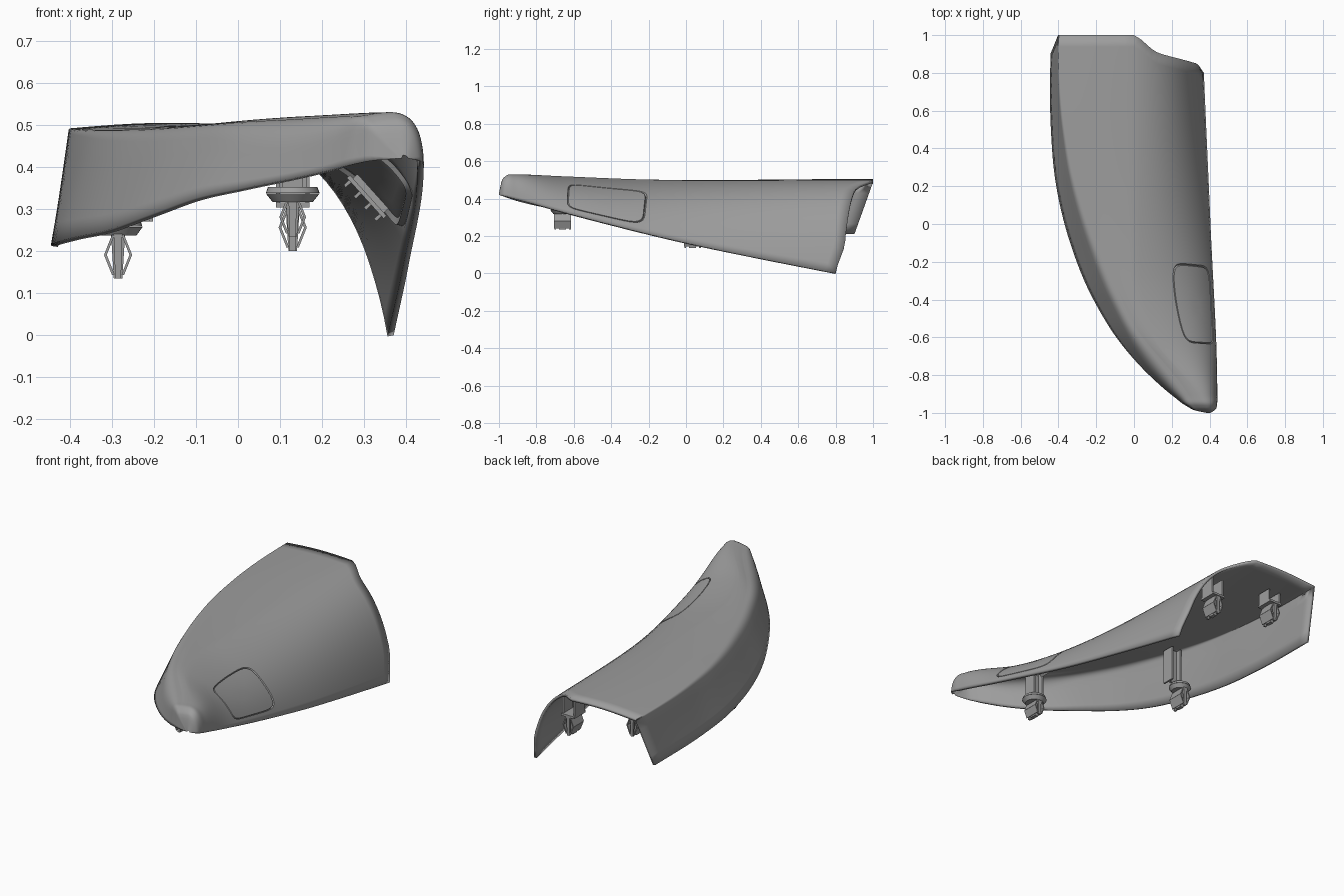
import bpy, bmesh, math
from mathutils import Vector, Matrix

cube = bpy.data.objects.get("Cube")
if cube:
    bpy.data.objects.remove(cube, do_unlink=True)

GREY = bpy.data.materials.new("plastic grey")
GREY.use_nodes = True
GREY.diffuse_color = (.34, .34, .34, 1)
GREY.node_tree.nodes["Principled BSDF"].inputs["Base Color"].default_value = (.34, .34, .34, 1)


def interp(table, x):
    """Smooth (Hermite) lookup in a list of (x, value) pairs."""
    if x <= table[0][0]:
        return table[0][1]
    if x >= table[-1][0]:
        return table[-1][1]
    i = max(k for k in range(len(table) - 1) if table[k][0] <= x)

    def chord(k):
        (xa, va), (xb, vb) = table[k], table[k + 1]
        return (vb - va) / (xb - xa)

    def slope(k):
        if k == 0:
            return chord(0)
        if k == len(table) - 1:
            return chord(k - 1)
        a, b = chord(k - 1), chord(k)
        wa, wb = table[k][0] - table[k - 1][0], table[k + 1][0] - table[k][0]
        return 0 if a * b <= 0 else (a * wb + b * wa) / (wa + wb)

    (x0, v0), (x1, v1) = table[i], table[i + 1]
    h = x1 - x0
    t = (x - x0) / h
    return (v0 * (1 + 2 * t) * (1 - t) ** 2 + h * slope(i) * t * (1 - t) ** 2
            + v1 * t * t * (3 - 2 * t) + h * slope(i + 1) * t * t * (t - 1))


# Shell guides along y
LEFT_X = [(-1, .385), (-.99, .335), (-.965, .28), (-.92, .218), (-.8, .08), (-.67, -.04),
          (-.4, -.215), (-.1, -.338), (.24, -.418), (.5, -.44), (1, -.442)]
LEFT_Z = [(-1, .42), (-.905, .388), (-.73, .35), (-.6, .328), (-.44, .293), (-.23, .256),
          (.1, .232), (1, .21)]
RIGHT_X = [(-1, .405), (-.985, .428), (-.95, .44), (-.9, .441), (0, .405), (.8, .37), (1, .362)]
RIGHT_Z = [(-1, .42), (-.6, .315), (0, .165), (.4, .08), (.8, 0), (1, -.04)]
TOP_Z = [(-1, .428), (-.985, .495), (-.965, .52), (-.92, .53), (-.67, .52), (-.25, .503), (1, .5)]
LEAN = [(-1, .002), (-.9, .03), (1, .04)]
ROUND = [(-1, .002), (-.95, .035), (-.5, .04), (.5, .015), (1, .005)]
SHOULDER_X = [(-1, .392), (-.9, .34), (-.6, .1), (-.25, 0), (1, 0)]
CORNER_X = [(-1, .4), (-.985, .42), (-.9, .437), (-.6, .36), (-.25, .32), (1, .3)]
CORNER_DROP = [(-1, 0), (-.9, 0), (-.6, .03), (1, .05)]
REAR_Y = [(-.4, 1), (0, 1), (.05, .965), (.1, .922), (.2, .885), (.25, .872), (.31, .855),
          (.335, .845), (.363, .8)]


def bezier(a, b, c, t):
    return a * (1 - t) ** 2 + b * 2 * t * (1 - t) + c * t * t


def right_side(y, t):
    z = interp(TOP_Z, y)
    return bezier(Vector((interp(SHOULDER_X, y), z)),
                  Vector((interp(CORNER_X, y), z - interp(CORNER_DROP, y))),
                  Vector((interp(RIGHT_X, y), interp(RIGHT_Z, y))), t)


def section(y):
    """Cross-section as (x, z) points from left bottom to right bottom."""
    foot = Vector((interp(LEFT_X, y), interp(LEFT_Z, y)))
    r = interp(ROUND, y)
    corner = Vector((foot.x + interp(LEAN, y), interp(TOP_Z, y) - .008))
    wall = corner.lerp(foot, min(.5, r / (corner - foot).length))
    roof = corner + Vector((r, 0))
    pts = [foot.lerp(wall, k / 5) for k in range(5)]
    pts += [bezier(wall, corner, roof, k / 6) for k in range(6)]
    shoulder = right_side(y, 0)
    crown = .022 * (shoulder - roof).length
    pts += [roof.lerp(shoulder, k / 8) + Vector((0, crown * math.sin(math.pi * k / 8)))
            for k in range(8)]
    return pts + [right_side(y, k / SIDE) for k in range(SIDE + 1)]


def finish(name, bm, closed=True):
    if closed:
        bmesh.ops.recalc_face_normals(bm, faces=bm.faces)
    me = bpy.data.meshes.new(name)
    bm.to_mesh(me)
    bm.free()
    ob = bpy.data.objects.new(name, me)
    bpy.context.collection.objects.link(ob)
    me.materials.append(GREY)
    bpy.ops.object.select_all(action='DESELECT')
    ob.select_set(True)
    bpy.context.view_layer.objects.active = ob
    bpy.ops.object.shade_smooth_by_angle(angle=math.radians(35))
    return ob


# Cover shell: lofted sections with a shaped rear edge and a block left open for the panel
N, SIDE, FIRST = 64, 18, 19
I0, I1, J0, J1 = 28, 42, 25, 36
ends = []
for p in section(.95):
    on_wall = p.x < -.39
    ends.append(.9 + .1 * min(1, max(0, (p.y - .21) / .28)) if on_wall else interp(REAR_Y, p.x))


def station(i, end):
    return -1 + (end + 1) * (i / N) ** 2


bm = bmesh.new()
rows = []
for i in range(N + 1):
    row = []
    for j, end in enumerate(ends):
        y = station(i, end)
        p = section(y)[j]
        row.append(bm.verts.new((p.x, y, p.y)))
    rows.append(row)
for i in range(N):
    for j in range(len(ends) - 1):
        if not (I0 <= i < I1 and J0 <= j < J1):
            bm.faces.new((rows[i][j], rows[i][j + 1], rows[i + 1][j + 1], rows[i + 1][j]))


def side_point(i, j):
    """Point on the right side at fractional grid position."""
    k = int(j)
    y = station(i, ends[k] + (ends[k + 1] - ends[k]) * (j - k))
    p = right_side(y, (j - FIRST) / SIDE)
    return Vector((p.x, y, p.y))


# Side panel: concentric rings with a narrow groove around a rounded outline
loop = [(I0, j) for j in range(J0, J1)] + [(i, J1) for i in range(I0, I1)]
loop += [(I1, j) for j in range(J1, J0, -1)] + [(i, J0) for i in range(I1, I0, -1)]
ci, cj, hi, hj = (I0 + I1) / 2, (J0 + J1) / 2, (I1 - I0) / 2, (J1 - J0) / 2
outer = [rows[i][j] for i, j in loop]
for scale, depth in ((1, 0), (.98, .008), (.96, 0), (.8, 0), (.6, 0), (.4, 0), (.2, 0)):
    ring = []
    for i, j in loop:
        a, b = (i - ci) / hi, (j - cj) / hj
        f = scale / (abs(a) ** 7 + abs(b) ** 7) ** (1 / 7)
        gi, gj = ci + hi * a * f * .94, cj + hj * b * f * .9
        p = side_point(gi, gj)
        normal = (side_point(gi, gj + .05) - p).cross(side_point(gi + .05, gj) - p).normalized()
        ring.append(bm.verts.new(p - normal * depth))
    for k in range(len(loop)):
        n = (k + 1) % len(loop)
        bm.faces.new((outer[k], outer[n], ring[n], ring[k]))
    outer = ring
bm.faces.new(outer)
shell = finish("cover_shell", bm, closed=False)

# Wall thickness, thinning out towards the tip
group = shell.vertex_groups.new(name="wall")
for v in shell.data.vertices:
    group.add([v.index], min(1, max(.05, (v.co.y + 1) / .08)), 'REPLACE')
solid = shell.modifiers.new("wall", 'SOLIDIFY')
solid.thickness = .015
solid.offset = -1
solid.vertex_group = "wall"


def box(bm, centre, size, taper=1.0, turn=None):
    """Box whose bottom end is scaled by taper."""
    for v in bmesh.ops.create_cube(bm, size=1)["verts"]:
        k = taper if v.co.z < 0 else 1
        v.co = Vector((v.co.x * size[0] * k, v.co.y * size[1] * k, v.co.z * size[2]))
        if turn:
            v.co = turn @ v.co
        v.co += Vector(centre)


def disc(bm, centre, r1, r2, h):
    bmesh.ops.create_cone(bm, cap_ends=True, segments=32, radius1=r1, radius2=r2, depth=h,
                          matrix=Matrix.Translation(centre))


def prongs(bm, x, y, top, bottom):
    """Push-in fastener: tapered blade between two diamond-shaped spring legs."""
    h = top - bottom
    box(bm, (x, y, top - h / 2), (.034, .06, h), .6)
    for s in (-1, 1):
        for level, lean in ((.72, -.38), (.3, .38)):
            box(bm, (x + s * .021, y, bottom + h * level), (.006, .09, h * .47), 1,
                Matrix.Rotation(s * lean, 3, 'Y'))
        box(bm, (x, y + s * .04, top - h / 2), (.02, .012, h), .7)


# Fasteners with sealing discs and mounting posts
for name, x, y, r, seat, tip, roof, shift in (
        ("front_fastener", .13, -.66, .064, .315, .235, .495, 0),
        ("middle_fastener", -.285, .035, .058, .235, .135, .465, .05)):
    bm = bmesh.new()
    disc(bm, (x, y, seat + .012), r * .75, r, .02)
    disc(bm, (x, y, seat + .03), r, r * .92, .014)
    prongs(bm, x, y, seat + .01, tip)
    base = seat + .035
    mid = (base + roof) / 2
    box(bm, (x + shift, y, mid), (.06, .012, roof - base))
    for s in (-1, 1):
        box(bm, (x + shift + s * .028, y, mid), (.01, .07, roof - base))
    finish(name, bm)

# Rear clips on brackets
for name, x, y, tip, roof in (("rear_right_clip", .13, .8, .2, .415),
                              ("rear_left_clip", -.26, .8, .3, .48)):
    bm = bmesh.new()
    mid = tip + .11
    prongs(bm, x, y, mid, tip)
    box(bm, (x, y, mid), (.08, .1, .012))
    for s in (-1, 1):
        box(bm, (x + s * .035, y, (mid + roof) / 2), (.01, .08, roof - mid))
    finish(name, bm)

# Ribbed bracket behind the side panel
bm = bmesh.new()
tilt = Matrix.Rotation(math.radians(48), 3, 'Y')
hub = Vector((.306, -.31, .329))
box(bm, hub, (.13, .14, .01), 1, tilt)
for k in range(4):
    box(bm, hub + tilt @ Vector((-.054 + k * .036, 0, -.012)), (.008, .11, .02), 1, tilt)
for s in (-1, 1):
    box(bm, hub + tilt @ Vector((0, s * .06, .01)), (.11, .01, .02), 1, tilt)
finish("panel_bracket", bm)
